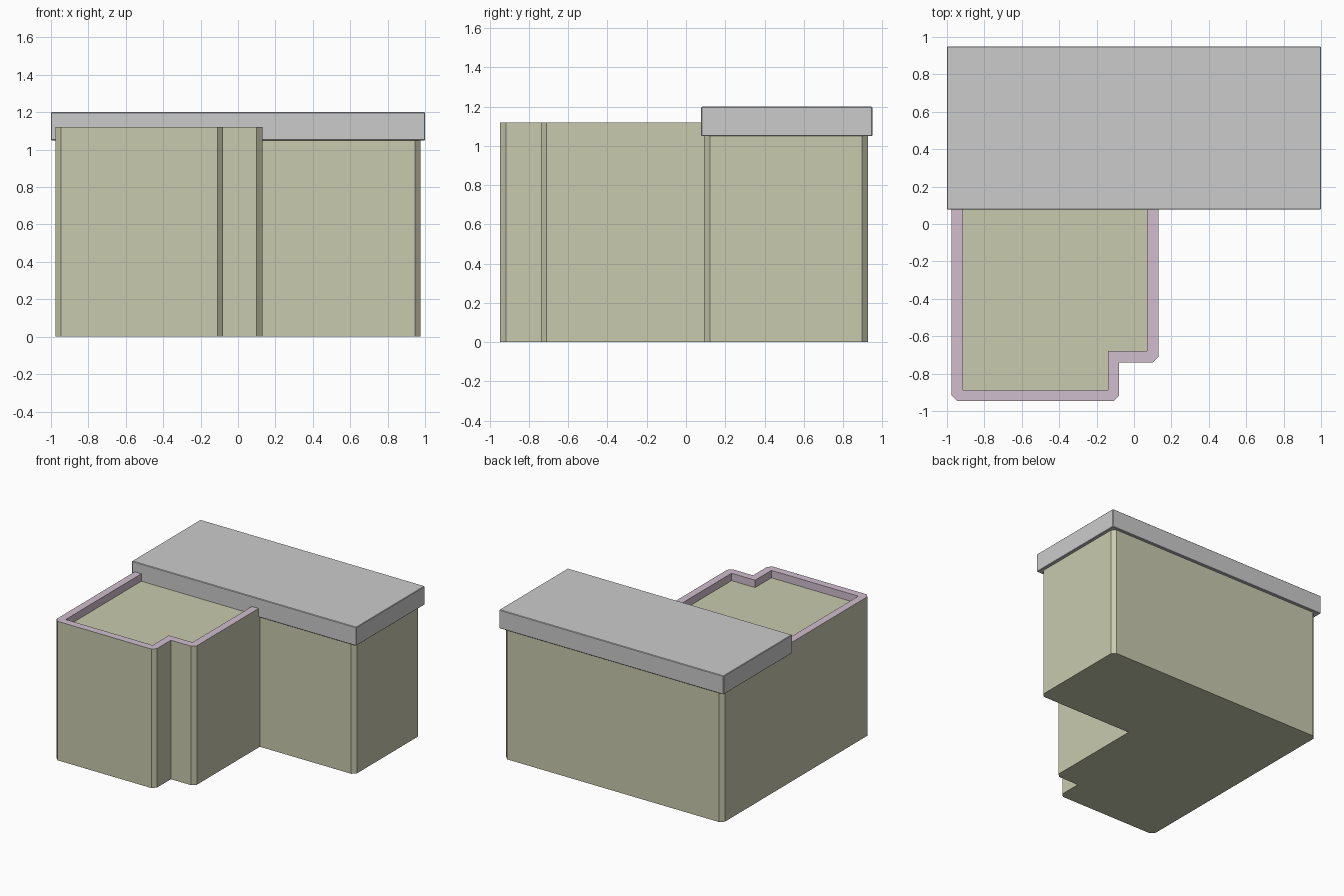
import bpy, bmesh
from mathutils import Vector

if "Cube" in bpy.data.objects:
    bpy.data.objects.remove(bpy.data.objects["Cube"])

WALL_TOP, DECK_Z, RIM, CUT = 1.12, 1.06, 0.06, 0.03


def material(name, rgb):
    m = bpy.data.materials.new(name)
    m.diffuse_color = (*rgb, 1)
    m.use_nodes = True
    m.node_tree.nodes["Principled BSDF"].inputs["Base Color"].default_value = m.diffuse_color
    return m


def finish(name, bm, mats=()):
    bmesh.ops.recalc_face_normals(bm, faces=bm.faces[:])
    mesh = bpy.data.meshes.new(name)
    bm.to_mesh(mesh)
    bm.free()
    for m in mats:
        mesh.materials.append(m)
    ob = bpy.data.objects.new(name, mesh)
    bpy.context.collection.objects.link(ob)
    return ob


# Building footprint, counter-clockwise
plan = [Vector(p) for p in (
    (-0.975, -0.947), (-0.08, -0.947), (-0.08, -0.74), (0.13, -0.74),
    (0.13, 0.092), (0.975, 0.092), (0.975, 0.927), (-0.975, 0.927))]

# Per corner: outer points (chamfered where convex) and the parapet's inner point
outer, inner = [], []
for i, p in enumerate(plan):
    a = (p - plan[i - 1]).normalized()
    b = (plan[(i + 1) % len(plan)] - p).normalized()
    convex = a.cross(b) > 0
    outer.append([p - a * CUT, p + b * CUT] if convex else [p])
    inner.append(p + RIM * (b - a) * (1 if convex else -1)
                 if convex else p + RIM * (a - b) * -1 * -1)
# Inward offset is the sum of both left-hand normals at every corner
for i, p in enumerate(plan):
    a = (p - plan[i - 1]).normalized()
    b = (plan[(i + 1) % len(plan)] - p).normalized()
    inner[i] = p + RIM * Vector((-a.y - b.y, a.x + b.x))

# Walls, parapet rim and sunken roof deck
bm = bmesh.new()
ring = [(q, i) for i, pts in enumerate(outer) for q in pts]
low = [bm.verts.new((q.x, q.y, 0)) for q, _ in ring]
top = [bm.verts.new((q.x, q.y, WALL_TOP)) for q, _ in ring]
lip = [bm.verts.new((q.x, q.y, WALL_TOP)) for q in inner]
deck = [bm.verts.new((q.x, q.y, DECK_Z)) for q in inner]
bm.faces.new(low[::-1])
bm.faces.new(deck)
n = len(ring)
for k in range(n):
    j = (k + 1) % n
    bm.faces.new((low[k], low[j], top[j], top[k]))
    c, d = ring[k][1], ring[j][1]
    rim = [top[k], top[j], lip[d]] + ([lip[c]] if c != d else [])
    bm.faces.new(rim).material_index = 1
for k in range(len(lip)):
    j = (k + 1) % len(lip)
    bm.faces.new((lip[k], lip[j], deck[j], deck[k])).material_index = 1
finish("building_walls", bm, [material("olive_wall", (0.58, 0.59, 0.42)),
                              material("mauve_parapet", (0.63, 0.51, 0.61))])

# Overhanging slab roof on the rear block
bm = bmesh.new()
bmesh.ops.create_cube(bm, size=1)
bmesh.ops.scale(bm, vec=(2.0, 0.873, 0.15), verts=bm.verts)
bmesh.ops.translate(bm, vec=(0, 0.5135, 1.125), verts=bm.verts)
bmesh.ops.bevel(bm, geom=bm.edges[:], offset=0.004, segments=1, affect='EDGES')
finish("roof_slab", bm)
